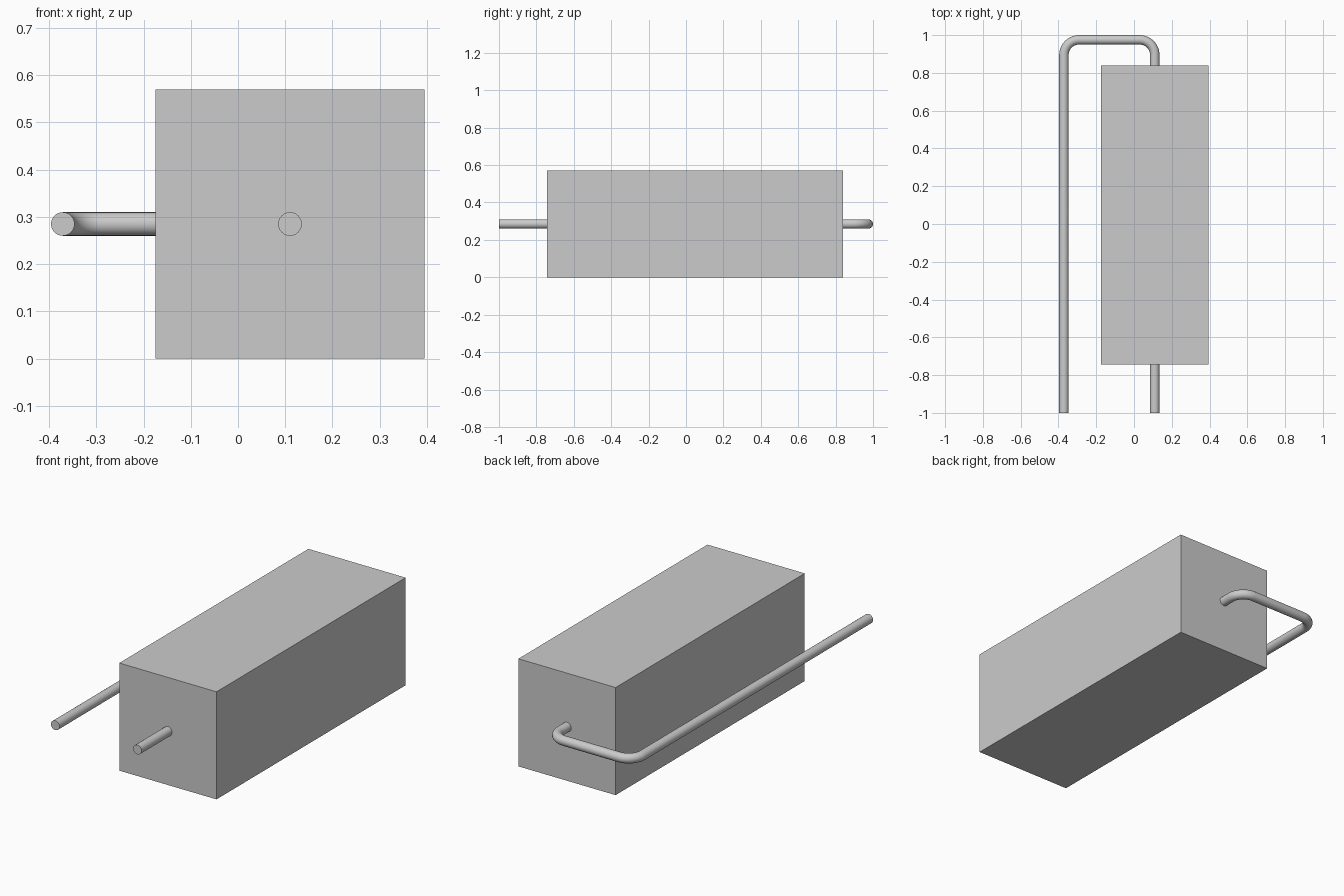
import bpy
from math import sin, cos, pi

if "Cube" in bpy.data.objects:
    bpy.data.objects.remove(bpy.data.objects["Cube"])

WIRE_R, BEND_R, AXIS_Z = 0.025, 0.08, 0.285
LEAD_X, RETURN_X, BEND_Y = 0.11, -0.371, 0.975


def arc(cx, cy, start, steps=10):
    """Quarter turn, counter-clockwise from the start angle."""
    angles = [start + pi / 2 * i / steps for i in range(steps + 1)]
    return [(cx + BEND_R * cos(a), cy + BEND_R * sin(a)) for a in angles]


def wire(name, path):
    """Round capped wire along a flat path at the body's axis height."""
    curve = bpy.data.curves.new(name, 'CURVE')
    curve.dimensions = '3D'
    curve.bevel_depth = WIRE_R
    curve.bevel_resolution = 10
    curve.use_fill_caps = True
    spline = curve.splines.new('POLY')
    spline.points.add(len(path) - 1)
    for point, (x, y) in zip(spline.points, path):
        point.co = (x, y, AXIS_Z, 1)
    obj = bpy.data.objects.new(name, curve)
    bpy.context.collection.objects.link(obj)
    bpy.ops.object.select_all(action='DESELECT')
    obj.select_set(True)
    bpy.context.view_layer.objects.active = obj
    bpy.ops.object.convert(target='MESH')
    bpy.ops.object.shade_smooth_by_angle()


# Rectangular body
bpy.ops.mesh.primitive_cube_add(size=1, location=(0.11, 0.0475, 0.285))
body = bpy.context.object
body.name = "body"
body.scale = (0.57, 1.583, 0.57)
bpy.ops.object.transform_apply(location=False, rotation=False, scale=True)

# Short straight lead at the front
wire("front_lead", [(LEAD_X, -1), (LEAD_X, -0.735)])

# Lead that leaves the back and folds alongside the body
bend_y = BEND_Y - BEND_R
wire("folded_lead",
     [(LEAD_X, 0.828)]
     + arc(LEAD_X - BEND_R, bend_y, 0)
     + arc(RETURN_X + BEND_R, bend_y, pi / 2)
     + [(RETURN_X, -1)])
